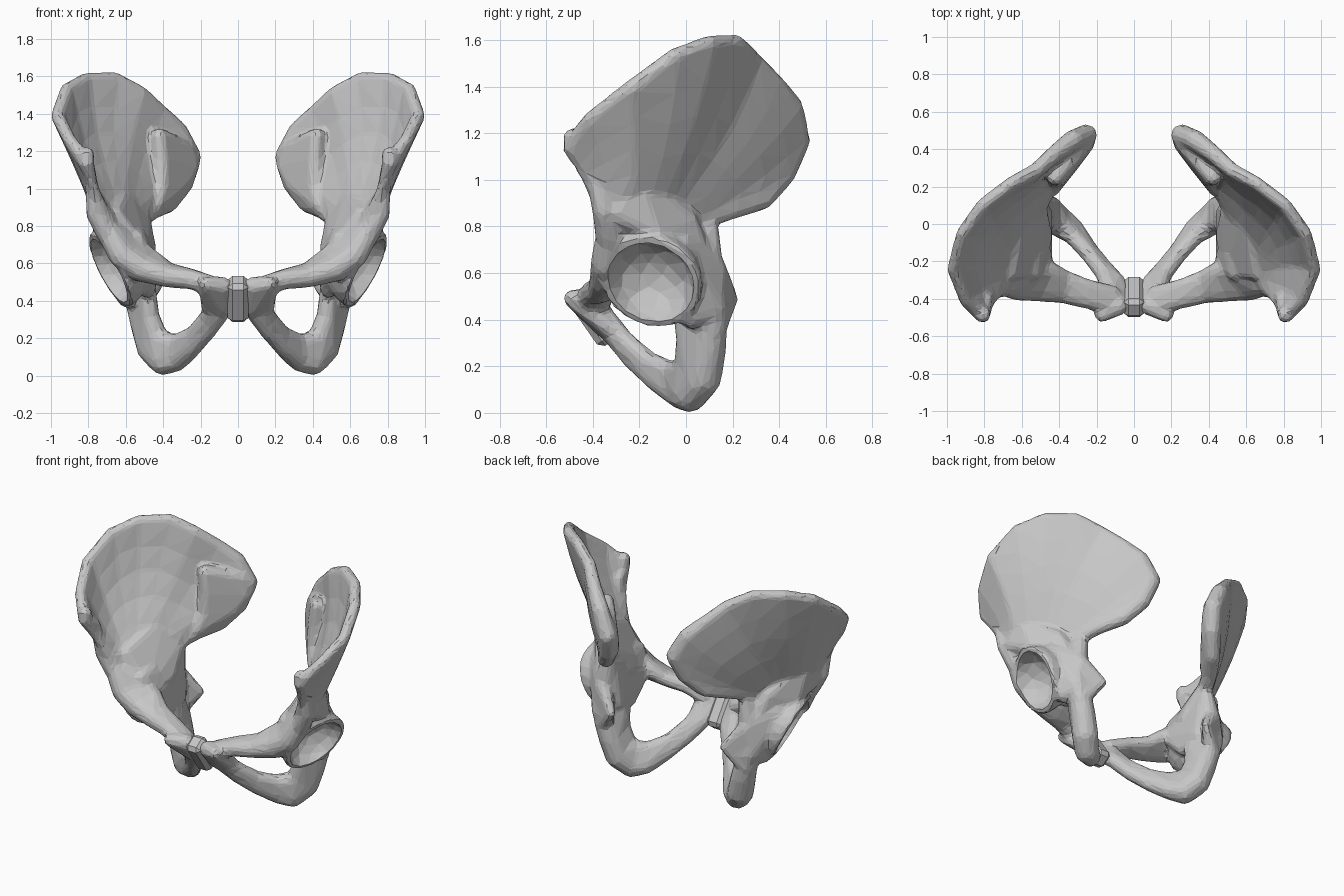
import bpy, bmesh
from math import sin, pi, radians
from mathutils import Vector, Matrix

cube = bpy.data.objects.get("Cube")
if cube:
    bpy.data.objects.remove(cube)

bone = bpy.data.materials.new("bone grey")
bone.use_nodes = True
grey = (0.57, 0.57, 0.57, 1)
bone.diffuse_color = grey
bone.node_tree.nodes["Principled BSDF"].inputs["Base Color"].default_value = grey


def make_object(name, bm):
    mesh = bpy.data.meshes.new(name)
    bm.to_mesh(mesh)
    bm.free()
    mesh.materials.append(bone)
    obj = bpy.data.objects.new(name, mesh)
    bpy.context.collection.objects.link(obj)
    return obj


def add_part(bm, part):
    """Move a closed part into the bone mesh."""
    bmesh.ops.recalc_face_normals(part, faces=part.faces)
    mesh = bpy.data.meshes.new("part")
    part.to_mesh(mesh)
    part.free()
    bm.from_mesh(mesh)
    bpy.data.meshes.remove(mesh)


def hull(bm, *balls):
    """Add the convex hull around balls given as (x, y, z, radius)."""
    part = bmesh.new()
    for x, y, z, r in balls:
        bmesh.ops.create_icosphere(part, subdivisions=2, radius=r,
                                   matrix=Matrix.Translation((x, y, z)))
    out = bmesh.ops.convex_hull(part, input=part.verts)
    spare = {v for v in out["geom_interior"] if isinstance(v, bmesh.types.BMVert)}
    bmesh.ops.delete(part, geom=list(spare), context="VERTS")
    add_part(bm, part)


def chain(bm, balls):
    for pair in zip(balls, balls[1:]):
        hull(bm, *pair)


def strip(bm, pairs):
    for a, b in zip(pairs, pairs[1:]):
        hull(bm, *a, *b)


bm = bmesh.new()

# Iliac wing: a fan of columns from the socket roof up to the crest
crest = [(.81, -.49, 1.14, .042), (.90, -.41, 1.26, .034), (.965, -.24, 1.39, .036),
         (.915, -.05, 1.53, .036), (.81, .10, 1.585, .036), (.66, .215, 1.59, .036),
         (.52, .29, 1.51, .04), (.42, .38, 1.41, .045), (.325, .45, 1.31, .055),
         (.255, .475, 1.17, .06), (.29, .42, 1.03, .055), (.37, .33, .92, .05),
         (.46, .17, .89, .04)]
front_root = Vector((.72, -.32, .82, .065))
back_root = Vector((.51, .09, .83, .045))
rows = 5
columns = []
for i, top in enumerate(crest):
    t = i / (len(crest) - 1)
    root = front_root.lerp(back_root, t)
    column = []
    for j in range(rows + 1):
        v = j / rows
        ball = root.lerp(Vector(top), v)
        bulge = sin(pi * t) * sin(pi * v)
        ball += Vector((.035, .05, 0, 0)) * bulge
        ball.w -= sin(pi * v) * (.024 - .02 * t)
        column.append(ball)
    columns.append(column)
for a, b in zip(columns, columns[1:]):
    for j in range(rows):
        hull(bm, a[j], a[j + 1], b[j], b[j + 1])

# Front spines of the wing with the notch between them
chain(bm, [(.81, -.485, 1.18, .045), (.81, -.475, 1.125, .042), (.79, -.405, 1.075, .035),
           (.78, -.385, .98, .036), (.765, -.355, .87, .05), (.70, -.33, .76, .06)])

# Rough joint face at the back of the wing
strip(bm, [[(.28, .43, 1.20, .055), (.42, .25, 1.28, .045)],
           [(.26, .44, 1.12, .055), (.41, .25, 1.16, .05)],
           [(.31, .37, 1.02, .055), (.41, .24, 1.02, .05)],
           [(.37, .32, .92, .045), (.44, .19, .91, .045)]])

# Thick bone over and behind the socket
hull(bm, (.76, -.31, .86, .045), (.72, -.13, .78, .05), (.62, 0, .82, .055),
     (.755, -.2, .98, .035), (.56, -.1, .75, .06), (.57, .05, .66, .07))
hull(bm, (.64, .02, .62, .055), (.59, .02, .42, .06), (.55, .11, .45, .07),
     (.54, .09, .65, .07), (.67, -.02, .72, .05))

# Inner wall of the socket, rising smoothly into the wing
hull(bm, (.51, .08, .8, .04), (.48, .06, .5, .045), (.48, -.22, .6, .045),
     (.485, -.08, .46, .045), (.55, -.25, .72, .06))
hull(bm, (.51, .08, .84, .045), (.48, -.06, .68, .045), (.52, -.24, .66, .05),
     (.66, -.26, .86, .045), (.60, .05, 1.0, .03))

# Ischium with its spine, then the flat lower ramus
chain(bm, [back_root, (.54, .09, .65, .07), (.55, .11, .45, .07)])
hull(bm, (.54, .12, .62, .055), (.54, .12, .36, .055), (.42, .2, .49, .025))
strip(bm, [[(.55, .11, .46, .07), (.485, -.01, .46, .05)],
           [(.50, .095, .28, .08), (.475, .01, .32, .055)],
           [(.46, .07, .15, .085), (.44, .01, .22, .06)],
           [(.40, .015, .08, .08), (.40, -.01, .18, .06)],
           [(.33, -.03, .085, .065), (.33, -.06, .175, .048)],
           [(.25, -.13, .145, .052), (.24, -.16, .22, .045)],
           [(.165, -.23, .235, .048), (.16, -.27, .315, .045)],
           [(.09, -.31, .335, .048), (.12, -.36, .42, .05)]])

# Upper ramus and body of the pubis
strip(bm, [[(.70, -.32, .78, .065), (.62, -.25, .74, .06)],
           [(.62, -.34, .64, .072), (.54, -.25, .67, .06)],
           [(.52, -.34, .575, .075), (.46, -.25, .62, .055)],
           [(.38, -.365, .53, .06), (.37, -.29, .56, .045)],
           [(.25, -.40, .515, .055), (.24, -.34, .525, .045)],
           [(.14, -.43, .48, .055), (.12, -.38, .47, .055)]])
hull(bm, (.08, -.435, .475, .055), (.17, -.485, .49, .042),
     (.08, -.34, .36, .05), (.16, -.34, .37, .04))

# Socket bowl: half a ball closed at the rim
rim = Vector((.69, -.15, .56))
facing = Vector((.85, -.25, -.45)).normalized()
bowl = bmesh.new()
bmesh.ops.create_icosphere(bowl, subdivisions=3, radius=.222, matrix=Matrix.Translation(rim))
bmesh.ops.bisect_plane(bowl, geom=bowl.verts[:] + bowl.edges[:] + bowl.faces[:],
                       plane_co=rim, plane_no=facing, clear_outer=True)
bmesh.ops.holes_fill(bowl, edges=bowl.edges)
add_part(bm, bowl)
hip = make_object("hip_bones", bm)

# Cutter for the hollow of the socket
hollow = bmesh.new()
bmesh.ops.create_icosphere(hollow, subdivisions=3, radius=.195,
                           matrix=Matrix.Translation(rim + facing * .04))
cutter = make_object("socket_cutter", hollow)
cutter.hide_render = True

# Fuse, soften, hollow, facet and mirror
fuse = hip.modifiers.new("fuse", "REMESH")
fuse.mode = "VOXEL"
fuse.voxel_size = .013
soften = hip.modifiers.new("soften", "SMOOTH")
soften.iterations = 8
cut = hip.modifiers.new("hollow", "BOOLEAN")
cut.operation = "DIFFERENCE"
cut.object = cutter
facet = hip.modifiers.new("facet", "DECIMATE")
facet.ratio = .05
hip.modifiers.new("mirror", "MIRROR").use_mirror_merge = False
bpy.context.view_layer.update()
final = bpy.data.meshes.new_from_object(
    hip.evaluated_get(bpy.context.evaluated_depsgraph_get()))
hip.modifiers.clear()
hip.data = final
final.shade_flat()
bpy.data.objects.remove(cutter)

# Cartilage joint between the two halves
bm = bmesh.new()
bmesh.ops.create_cube(bm, size=1)
bmesh.ops.scale(bm, vec=(.11, .12, .25), verts=bm.verts)
bmesh.ops.bevel(bm, geom=bm.edges[:], offset=.025, segments=1, affect="EDGES")
bmesh.ops.rotate(bm, matrix=Matrix.Rotation(radians(35), 3, "X"), verts=bm.verts)
bmesh.ops.translate(bm, vec=(0, -.39, .41), verts=bm.verts)
make_object("pubic_joint", bm)
